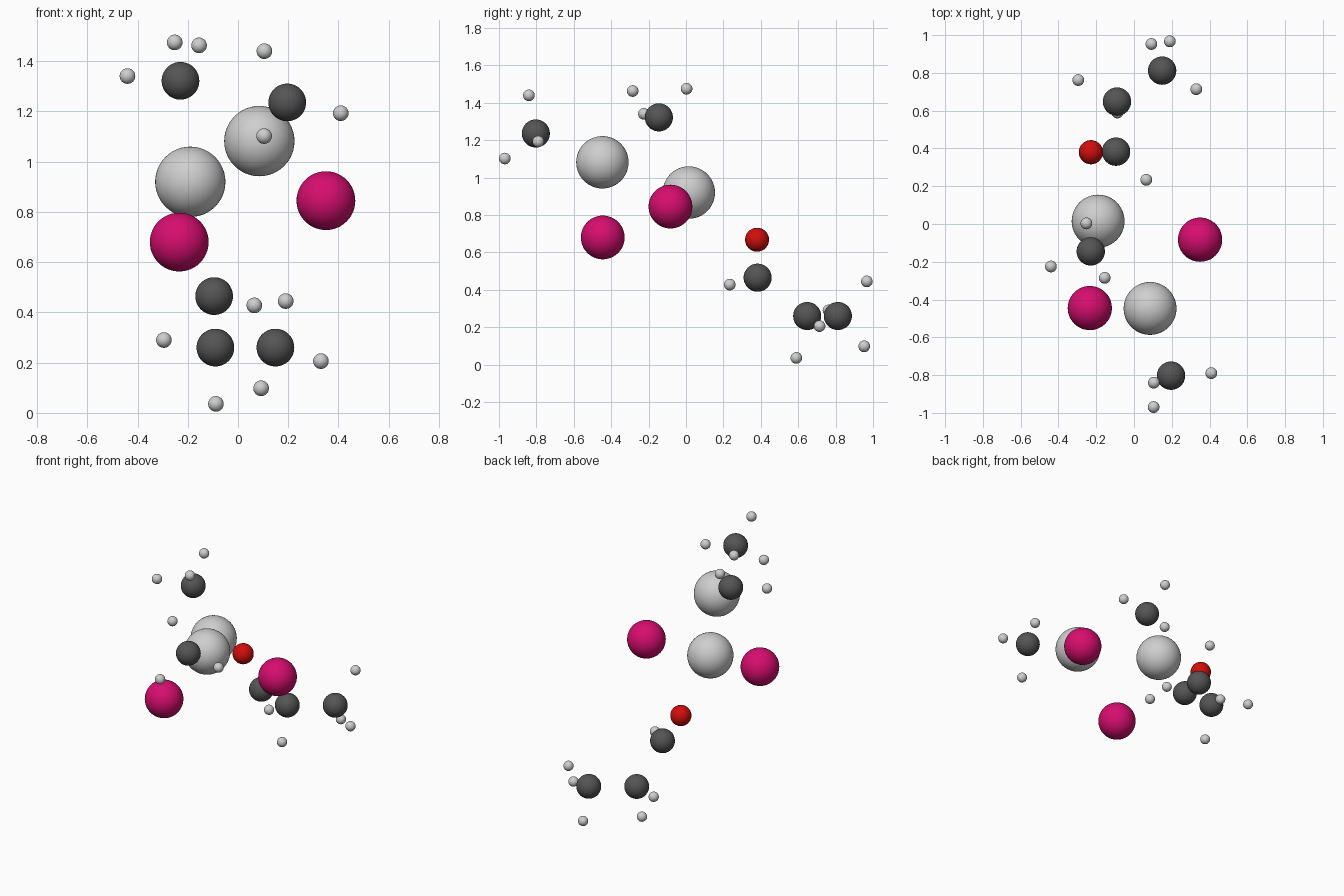
import bpy

default_cube = bpy.data.objects.get("Cube")
if default_cube:
    bpy.data.objects.remove(default_cube, do_unlink=True)


def make_material(name, colour):
    material = bpy.data.materials.new(name)
    material.use_nodes = True
    rgba = (*colour, 1)
    material.diffuse_color = rgba
    shader = next(n for n in material.node_tree.nodes if n.type == "BSDF_PRINCIPLED")
    shader.inputs["Base Color"].default_value = rgba
    shader.inputs["Roughness"].default_value = 0.5
    return material


def make_ball_mesh(name, radius, material):
    """One smooth ball, shared by every atom of the same kind."""
    bpy.ops.mesh.primitive_uv_sphere_add(segments=48, ring_count=24, radius=radius)
    ball = bpy.context.object
    bpy.ops.object.shade_smooth()
    mesh = ball.data
    mesh.name = name
    mesh.materials.append(material)
    bpy.data.objects.remove(ball, do_unlink=True)
    return mesh


def place_balls(mesh, positions):
    for part_name, position in positions.items():
        ball = bpy.data.objects.new(part_name, mesh)
        ball.location = position
        bpy.context.collection.objects.link(ball)


light_grey = make_material("light grey", (0.62, 0.62, 0.62))
dark_grey = make_material("dark grey", (0.09, 0.09, 0.09))
magenta = make_material("magenta", (0.68, 0.004, 0.16))
red = make_material("red", (0.65, 0.004, 0.004))

# Large metal atoms in the middle
place_balls(make_ball_mesh("metal_ball", 0.14, light_grey), {
    "metal_atom_centre": (-0.19, 0.015, 0.92),
    "metal_atom_front": (0.085, -0.447, 1.082),
})

# Magenta bridging atoms
place_balls(make_ball_mesh("bridge_ball", 0.117, magenta), {
    "bridge_atom_right": (-0.234, -0.445, 0.68),
    "bridge_atom_left": (0.35, -0.083, 0.845),
})

# Single oxygen
place_balls(make_ball_mesh("oxygen_ball", 0.064, red), {
    "oxygen_atom": (-0.228, 0.38, 0.668),
})

# Carbon atoms
place_balls(make_ball_mesh("carbon_ball", 0.075, dark_grey), {
    "carbon_atom_top": (-0.229, -0.145, 1.322),
    "carbon_atom_front": (0.196, -0.803, 1.236),
    "carbon_atom_middle": (-0.095, 0.383, 0.465),
    "carbon_atom_low": (-0.09, 0.648, 0.26),
    "carbon_atom_back": (0.149, 0.812, 0.26),
})

# Small hydrogen atoms around the carbons
place_balls(make_ball_mesh("hydrogen_ball", 0.031, light_grey), {
    "hydrogen_top_back": (-0.252, 0.003, 1.475),
    "hydrogen_top_front": (-0.155, -0.285, 1.463),
    "hydrogen_top_right": (-0.44, -0.225, 1.341),
    "hydrogen_front_upper": (0.105, -0.84, 1.44),
    "hydrogen_front_left": (0.409, -0.79, 1.193),
    "hydrogen_front_tip": (0.104, -0.969, 1.102),
    "hydrogen_middle": (0.065, 0.234, 0.428),
    "hydrogen_back_tip": (0.19, 0.967, 0.445),
    "hydrogen_low_right": (-0.295, 0.762, 0.29),
    "hydrogen_back_left": (0.33, 0.714, 0.206),
    "hydrogen_back_low": (0.092, 0.953, 0.098),
    "hydrogen_bottom": (-0.088, 0.59, 0.036),
})
